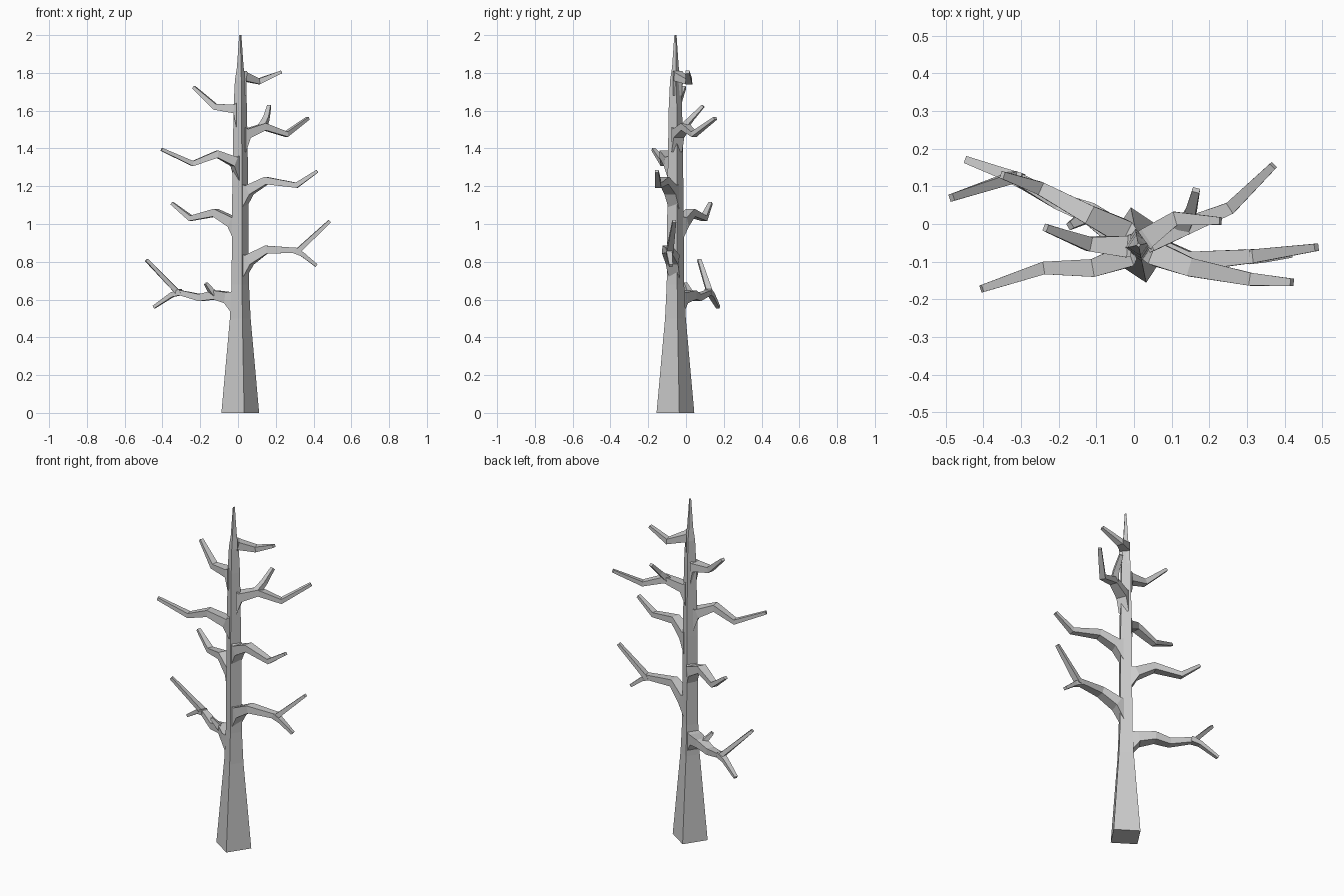
import bpy
import bmesh
from mathutils import Vector

cube = bpy.data.objects.get("Cube")
if cube:
    bpy.data.objects.remove(cube, do_unlink=True)

bark = bpy.data.materials.new("grey bark")
bark.use_nodes = True
GREY = (0.6, 0.6, 0.6, 1)
bark.diffuse_color = GREY
bark.node_tree.nodes["Principled BSDF"].inputs["Base Color"].default_value = GREY

UP = Vector((0, 0, 1))
AXIS = Vector((0.012, -0.056, 0))


def skin(name, rings):
    """Join four-sided rings into one closed, flat-shaded limb."""
    bm = bmesh.new()
    loops = [[bm.verts.new(p) for p in ring] for ring in rings]
    for a, b in zip(loops, loops[1:]):
        for i in range(4):
            j = (i + 1) % 4
            bm.faces.new((a[i], a[j], b[j], b[i]))
    bm.faces.new(loops[0])
    bm.faces.new(loops[-1])
    bmesh.ops.recalc_face_normals(bm, faces=bm.faces)
    mesh = bpy.data.meshes.new(name)
    bm.to_mesh(mesh)
    bm.free()
    mesh.materials.append(bark)
    obj = bpy.data.objects.new(name, mesh)
    bpy.context.collection.objects.link(obj)


def square(centre, side, up, width, height):
    return [centre + side * width * sx + up * height * sz
            for sx, sz in ((-1, -1), (1, -1), (1, 1), (-1, 1))]


def limb(name, points, start, tip=0.009, rooted=False):
    """Tapered square limb along a path; rooted limbs flare into the trunk."""
    pts = [Vector(p) for p in points]
    rings = []
    if rooted:
        out = pts[1] - AXIS
        out.z = 0
        out.normalize()
        base = AXIS + out * 0.02
        base.z = pts[0].z - 0.035
        rings.append(square(base, out.cross(UP), UP, 0.03, 0.065))
    last = len(pts) - 1
    for i, p in enumerate(pts):
        ahead = (pts[min(i + 1, last)] - p).normalized()
        behind = (p - pts[max(i - 1, 0)]).normalized()
        tangent = (ahead + behind).normalized()
        side = tangent.cross(UP).normalized()
        r = start + (tip - start) * i / last
        rings.append(square(p, side, side.cross(tangent), r * 1.1, r * 0.9))
    skin(name, rings)


# Trunk: a turned square column, flared at the foot and pointed at the top
PROFILE = ((0, 0.102), (0.5, 0.056), (0.68, 0.047), (1.2, 0.043),
           (1.62, 0.036), (1.76, 0.029), (1.83, 0.018), (2, 0.006))
CORNERS = ((0.98, 0.2), (-0.2, 0.98), (-0.98, -0.2), (0.2, -0.98))
skin("trunk", [[AXIS + Vector((x * r, y * r, z)) for x, y in CORNERS]
               for z, r in PROFILE])

# Main branches, from the lowest to the highest
BRANCHES = {
    "lowest_right_branch": ((-0.05, -0.02, 0.61), (-0.12, 0.03, 0.625), (-0.2, 0.06, 0.61),
                            (-0.32, 0.125, 0.64), (-0.485, 0.07, 0.81)),
    "lowest_left_branch": ((0.06, -0.07, 0.81), (0.15, -0.1, 0.865),
                           (0.32, -0.085, 0.86), (0.485, -0.062, 1.015)),
    "middle_right_branch": ((-0.03, -0.02, 1.01), (-0.12, 0.025, 1.06),
                            (-0.25, 0.095, 1.03), (-0.35, 0.13, 1.11)),
    "middle_left_branch": ((0.06, -0.08, 1.18), (0.15, -0.115, 1.23),
                           (0.31, -0.147, 1.205), (0.42, -0.155, 1.28)),
    "high_right_branch": ((-0.02, -0.085, 1.33), (-0.11, -0.117, 1.37),
                          (-0.24, -0.117, 1.32), (-0.405, -0.172, 1.395)),
    "high_left_branch": ((0.05, -0.04, 1.48), (0.14, -0.005, 1.515),
                         (0.255, 0.042, 1.475), (0.37, 0.155, 1.56)),
    "upper_right_branch": ((-0.02, -0.06, 1.61), (-0.12, -0.053, 1.62),
                           (-0.235, -0.01, 1.725)),
    "top_left_branch": ((0.03, -0.04, 1.78), (0.11, 0.015, 1.755),
                        (0.23, 0.008, 1.805)),
}
for i, (name, path) in enumerate(BRANCHES.items()):
    limb(name, path, 0.032 - 0.001 * i, rooted=True)

# Side twigs that fork off the branches
limb("lowest_right_fork", ((-0.3, 0.115, 0.64), (-0.35, 0.135, 0.625), (-0.445, 0.17, 0.56)), 0.018)
limb("lowest_right_twig", ((-0.12, 0.025, 0.62), (-0.145, 0.01, 0.65), (-0.17, -0.005, 0.685)), 0.018)
limb("lowest_left_fork", ((0.3, -0.087, 0.86), (0.34, -0.088, 0.84), (0.415, -0.08, 0.78)), 0.018)
limb("high_left_twig", ((0.13, -0.01, 1.515), (0.15, 0.03, 1.56), (0.165, 0.09, 1.625)), 0.018)
